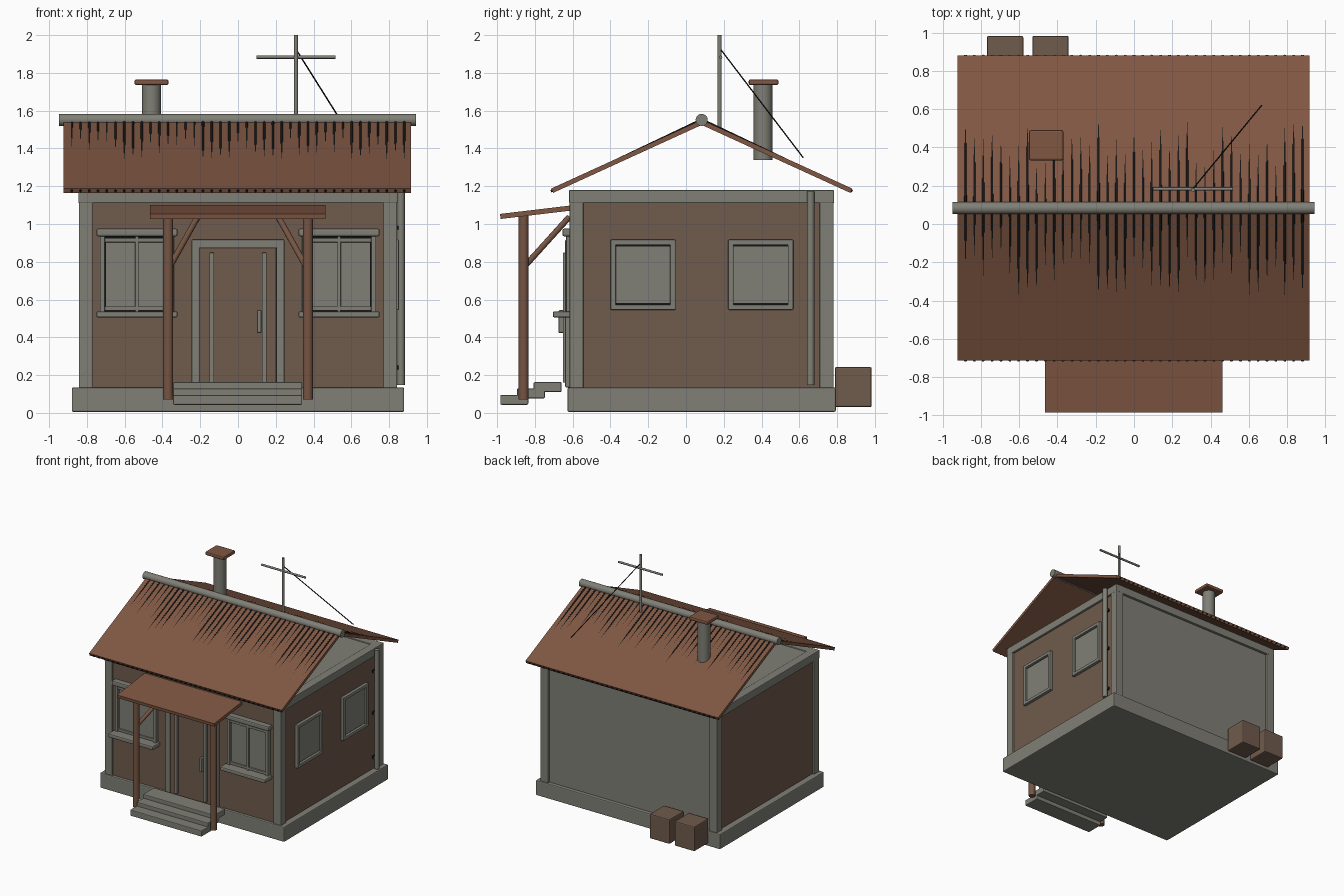
import bpy, bmesh, math, random
from mathutils import Vector

if "Cube" in bpy.data.objects:
    bpy.data.objects.remove(bpy.data.objects["Cube"])

random.seed(4)


def material(name, r, g, b):
    m = bpy.data.materials.new(name)
    m.diffuse_color = (r, g, b, 1)
    m.use_nodes = True
    m.node_tree.nodes["Principled BSDF"].inputs["Base Color"].default_value = m.diffuse_color
    return m


GREY = material("weathered grey", 0.215, 0.212, 0.182)
WALL = material("wall brown", 0.160, 0.105, 0.072)
ROOF = material("rusty roof", 0.215, 0.095, 0.055)
WOOD = material("porch timber", 0.180, 0.090, 0.056)
DARK = material("near black", 0.008, 0.008, 0.008)


def finish(name, bm, mat):
    bmesh.ops.recalc_face_normals(bm, faces=bm.faces)
    me = bpy.data.meshes.new(name)
    bm.to_mesh(me)
    bm.free()
    me.materials.append(mat)
    ob = bpy.data.objects.new(name, me)
    bpy.context.collection.objects.link(ob)
    return ob


def box(name, x, y, z, mat, bevel=0.006):
    """Box from (min, max) ranges with softened edges."""
    bm = bmesh.new()
    bmesh.ops.create_cube(bm, size=1)
    for v in bm.verts:
        for i, (a, b) in enumerate((x, y, z)):
            v.co[i] = b if v.co[i] > 0 else a
    if bevel:
        bmesh.ops.bevel(bm, geom=bm.edges[:], offset=bevel, segments=2,
                        profile=0.5, affect='EDGES')
    return finish(name, bm, mat)


def add_rod(bm, p, q, r, sides=16):
    p, q = Vector(p), Vector(q)
    d = q - p
    mat = d.to_track_quat('Z', 'Y').to_matrix().to_4x4()
    mat.translation = (p + q) / 2
    res = bmesh.ops.create_cone(bm, cap_ends=True, segments=sides, radius1=r,
                                radius2=r, depth=d.length, matrix=mat)
    for f in {f for v in res['verts'] for f in v.link_faces}:
        f.smooth = len(f.verts) == 4


def rod(name, p, q, r, mat, sides=16):
    bm = bmesh.new()
    add_rod(bm, p, q, r, sides)
    return finish(name, bm, mat)


def slab(name, x, a, b, thick, mat):
    """Sloping sheet between two (y, z) points, spanning x."""
    a, b = Vector(a), Vector(b)
    d = (b - a).normalized()
    n = Vector((-d.y, d.x)) * thick / 2
    bm = bmesh.new()
    f = bm.faces.new([bm.verts.new((x[0], p.x, p.y))
                      for p in (a - n, b - n, b + n, a + n)])
    ext = bmesh.ops.extrude_face_region(bm, geom=[f])['geom']
    for v in ext:
        if isinstance(v, bmesh.types.BMVert):
            v.co.x = x[1]
    return finish(name, bm, mat)


# Foundation and body
box("foundation", (-0.88, 0.88), (-0.627, 0.793), (0.005, 0.135), GREY, 0.008)
box("house_body", (-0.82, 0.82), (-0.598, 0.762), (0.12, 1.172), GREY, 0)
box("front_wall", (-0.78, 0.78), (-0.604, -0.59), (0.13, 1.12), WALL, 0)
for s in (-1, 1):
    side = "left" if s < 0 else "right"
    box(side + "_wall", sorted((s * 0.81, s * 0.826)), (-0.56, 0.73),
        (0.13, 1.12), WALL, 0)
    # Corner posts and top beams
    for nm, y in (("front", (-0.617, -0.543)), ("back", (0.708, 0.782))):
        box(f"{nm}_{side}_corner_post", sorted((s * 0.769, s * 0.843)), y,
            (0.13, 1.175), GREY)
    box(side + "_top_beam", sorted((s * 0.769, s * 0.845)), (-0.619, 0.784),
        (1.11, 1.18), GREY)
for nm, y in (("front", (-0.619, -0.543)), ("back", (0.708, 0.784))):
    box(nm + "_top_beam", (-0.845, 0.845), y, (1.11, 1.18), GREY)

# Main roof: two sheets, ridge pole and dark ribs that surface near the ridge
RY, RZ, RUN, SLOPE = 0.083, 1.538, 0.792, 0.457
ribs = bmesh.new()
for s, nm in ((-1, "front"), (1, "back")):
    slab(nm + "_roof", (-0.923, 0.917), (RY, RZ),
         (RY + s * RUN, RZ - SLOPE * RUN), 0.025, ROOF)
    for i in range(39):
        x = -0.88 + i * 1.76 / 38
        top = random.uniform(0.0085, 0.0145)
        add_rod(ribs, (x, RY, RZ + top),
                (x, RY + s * (RUN + 0.006), RZ - SLOPE * (RUN + 0.006)),
                0.007, 8)
finish("roof_ribs", ribs, DARK)
rod("ridge_pole", (-0.948, RY, 1.551), (0.943, RY, 1.551), 0.032, GREY, 20)

# Chimney
rod("chimney", (-0.458, 0.408, 1.34), (-0.458, 0.408, 1.74), 0.05, GREY, 20)
box("chimney_cap", (-0.548, -0.368), (0.332, 0.49), (1.735, 1.766), ROOF, 0.01)

# Antenna
rod("antenna_mast", (0.307, 0.178, 1.49), (0.307, 0.178, 2.0), 0.011, GREY, 10)
rod("antenna_bar", (0.098, 0.183, 1.883), (0.516, 0.183, 1.883), 0.009, GREY, 8)
rod("antenna_wire", (0.307, 0.183, 1.925), (0.667, 0.62, 1.352), 0.004, DARK, 6)

# Porch roof, posts and braces
slab("porch_roof", (-0.466, 0.462), (-0.983, 1.04), (-0.605, 1.085), 0.027, ROOF)
for s, nm in ((-1, "left"), (1, "right")):
    rod(nm + "_porch_post", (s * 0.37, -0.86, 0.07), (s * 0.37, -0.86, 1.045),
        0.027, WOOD)
    rod(nm + "_porch_brace", (s * 0.36, -0.855, 0.775),
        (s * 0.215, -0.62, 1.035), 0.016, WOOD, 10)

# Steps
for i in range(3):
    y, z = -0.983 + i * 0.088, 0.043 + i * 0.034
    box(f"step_{i + 1}", (-0.343, 0.34), (y, y + 0.148), (z, z + 0.052), GREY)

# Door with frame, battens and handle
for s in (-1, 1):
    nm = "left" if s < 0 else "right"
    box(nm + "_door_jamb", sorted((s * 0.203, s * 0.246)), (-0.64, -0.6),
        (0.135, 0.915), GREY)
    box(nm + "_door_batten", sorted((s * 0.127, s * 0.151)), (-0.652, -0.62),
        (0.16, 0.848), GREY, 0.004)
box("door_lintel", (-0.246, 0.246), (-0.64, -0.6), (0.872, 0.917), GREY)
box("door", (-0.205, 0.203), (-0.632, -0.6), (0.135, 0.877), WALL)
box("door_handle", (0.1, 0.125), (-0.675, -0.63), (0.422, 0.545), GREY, 0.008)

# Front windows
for s, nm in ((-1, "left"), (1, "right")):
    c = s * 0.535
    box(nm + "_window_backing", (c - 0.18, c + 0.18), (-0.615, -0.6),
        (0.53, 0.94), DARK, 0)
    box(nm + "_window_glass", (c - 0.163, c + 0.163), (-0.62, -0.605),
        (0.55, 0.925), GREY, 0)
    for k, w in ((-0.183, 0.026), (0, 0.018), (0.183, 0.026)):
        box(nm + "_window_bar", (c + k - w / 2, c + k + w / 2),
            (-0.635, -0.6), (0.53, 0.94), GREY, 0.004)
    for z in (0.553, 0.914):
        box(nm + "_window_rail", (c - 0.183, c + 0.183), (-0.632, -0.6),
            (z - 0.011, z + 0.011), GREY, 0.004)
    box(nm + "_window_sill", (c - 0.215, c + 0.215), (-0.705, -0.6),
        (0.505, 0.538), GREY, 0.009)
    box(nm + "_window_header", (c - 0.215, c + 0.215), (-0.655, -0.6),
        (0.935, 0.975), GREY, 0.009)

# Right side windows
for n, y0 in enumerate((-0.4, 0.223)):
    y1, z0, z1, t = y0 + 0.345, 0.545, 0.917, 0.029
    nm = f"side_window_{n + 1}"
    box(nm + "_backing", (0.82, 0.83), (y0 + 0.01, y1 - 0.01),
        (z0 + 0.01, z1 - 0.01), DARK, 0)
    box(nm + "_glass", (0.825, 0.836), (y0 + 0.02, y1 - 0.02),
        (z0 + 0.036, z1 - 0.036), GREY, 0)
    for y in (y0, y1 - t):
        box(nm + "_stile", (0.82, 0.852), (y, y + t), (z0, z1), GREY)
    for z in (z0, z1 - t):
        box(nm + "_rail", (0.82, 0.852), (y0, y1), (z, z + t), GREY)

# Drainpipe with brackets
rod("drainpipe", (0.863, 0.66, 0.148), (0.863, 0.66, 1.172), 0.02, GREY)
for z in (0.24, 0.62, 0.98):
    box("pipe_bracket", (0.82, 0.862), (0.645, 0.675), (z - 0.01, z + 0.01),
        DARK, 0)

# Crates behind the house
for n, x in enumerate((-0.768, -0.531)):
    box(f"crate_{n + 1}", (x, x + 0.19), (0.788, 0.983), (0.03, 0.243), WALL, 0.009)
